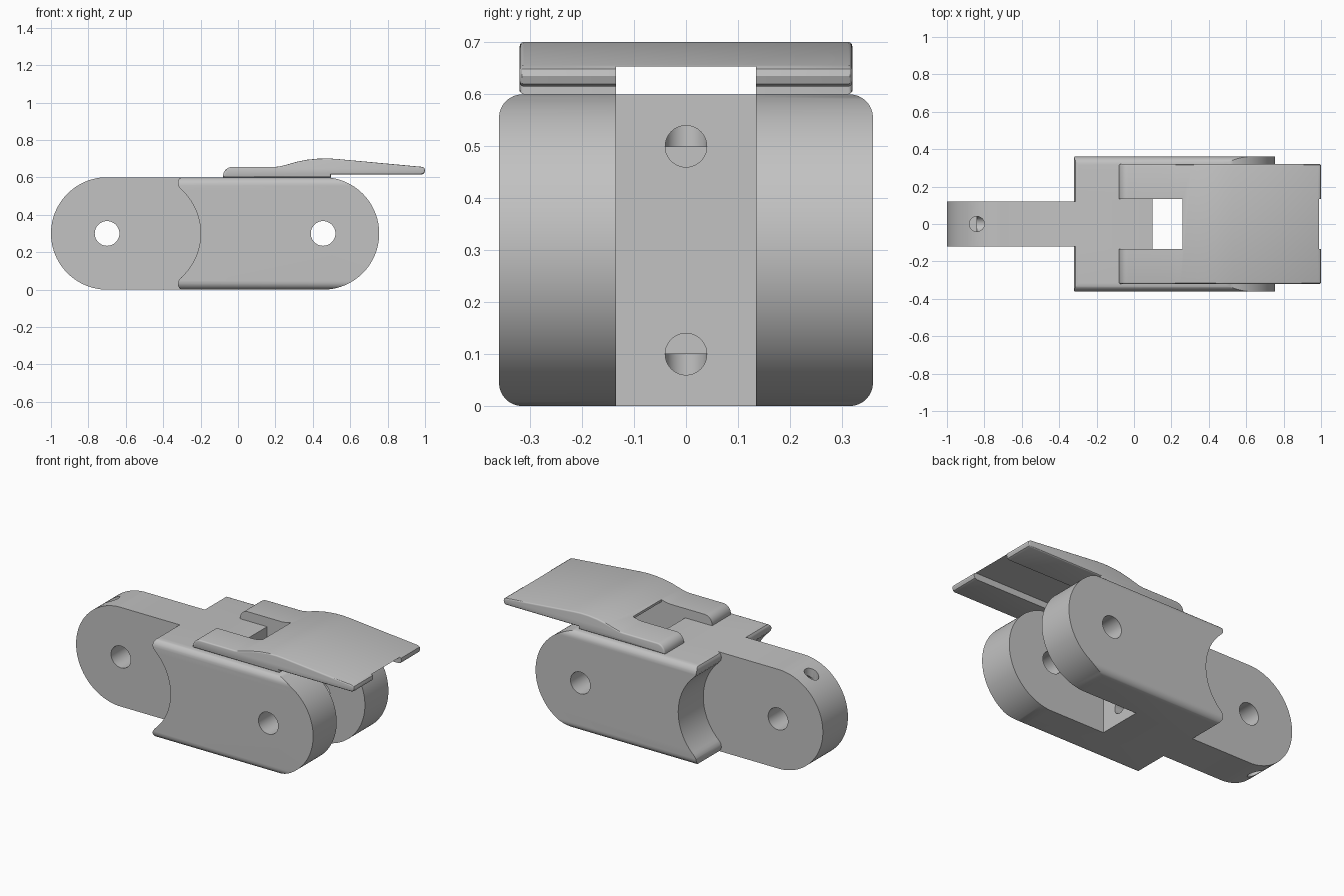
import bpy, bmesh
from math import sin, cos, pi, radians

if "Cube" in bpy.data.objects:
    bpy.data.objects.remove(bpy.data.objects["Cube"], do_unlink=True)

grey = bpy.data.materials.new("light_grey")
grey.use_nodes = True
COLOUR = (0.54, 0.54, 0.54, 1)
grey.diffuse_color = COLOUR
grey.node_tree.nodes["Principled BSDF"].inputs["Base Color"].default_value = COLOUR


def arc(cx, cz, r, start, end, n):
    """Points on a circular arc, angles in degrees."""
    angles = [radians(start + (end - start) * i / n) for i in range(n + 1)]
    return [(cx + r * cos(a), cz + r * sin(a)) for a in angles]


def prism(name, points, lo, hi, axis="y", bevel=0):
    """Extrude an outline between lo and hi along the given axis."""
    place = {"x": lambda a, b, d: (d, a, b),
             "y": lambda a, b, d: (a, d, b),
             "z": lambda a, b, d: (a, b, d)}[axis]
    bm = bmesh.new()
    near = [bm.verts.new(place(a, b, lo)) for a, b in points]
    far = [bm.verts.new(place(a, b, hi)) for a, b in points]
    caps = [bm.faces.new(near), bm.faces.new(far)]
    n = len(points)
    for i in range(n):
        j = (i + 1) % n
        bm.faces.new((near[i], near[j], far[j], far[i]))
    bmesh.ops.recalc_face_normals(bm, faces=bm.faces)
    if bevel:
        rim = list({e for f in caps for e in f.edges})
        bmesh.ops.bevel(bm, geom=rim, offset=bevel, segments=3, profile=0.5,
                        affect="EDGES", clamp_overlap=False)
    mesh = bpy.data.meshes.new(name)
    bm.to_mesh(mesh)
    bm.free()
    mesh.materials.append(grey)
    ob = bpy.data.objects.new(name, mesh)
    bpy.context.collection.objects.link(ob)
    return ob


def box(name, x0, x1, y0, y1, z0, z1):
    return prism(name, [(x0, z0), (x1, z0), (x1, z1), (x0, z1)], y0, y1)


def rod(name, a, b, r, lo, hi, axis):
    return prism(name, arc(a, b, r, 0, 360, 40)[:-1], lo, hi, axis)


def combine(ob, tool, operation="DIFFERENCE"):
    """Apply a boolean with a temporary tool shape."""
    tool.hide_render = True
    mod = ob.modifiers.new("cut", "BOOLEAN")
    mod.operation, mod.object, mod.solver = operation, tool, "EXACT"
    bpy.context.view_layer.objects.active = ob
    bpy.ops.object.modifier_apply(modifier=mod.name)
    bpy.data.objects.remove(tool, do_unlink=True)


def smooth(ob):
    bpy.ops.object.select_all(action="DESELECT")
    ob.select_set(True)
    bpy.context.view_layer.objects.active = ob
    bpy.ops.object.shade_smooth_by_angle(angle=radians(30))


# Link body: a bar with rounded long edges, trimmed to round ends
W, H, R = 0.36, 0.6, 0.045
section = (arc(W - R, R, R, -90, 0, 8) + arc(W - R, H - R, R, 0, 90, 8)
           + arc(R - W, H - R, R, 90, 180, 8) + arc(R - W, R, R, 180, 270, 8))
body = prism("link_body", section, -1.2, 1.2, "x")
END = 0.3005
outline = arc(0.4545, 0.3, END, -90, 90, 48) + arc(-0.6995, 0.3, END, 90, 270, 48)
combine(body, prism("end_trim", outline, -0.5, 0.5), "INTERSECT")

# Scooped shoulders on both sides of the tongue
tip = [(-0.30, 0.7), (-0.30, 0.6), (-0.312, 0.595), (-0.319, 0.584),
       (-0.321, 0.57), (-0.318, 0.553)]
scoop = arc(-0.517, 0.3, 0.317, 48, -48, 32)
mirrored_tip = [(x, H - z) for x, z in reversed(tip)]
shoulder = [(-1.2, 0.7)] + tip + scoop + mirrored_tip + [(-1.2, -0.1)]
for side in (-1, 1):
    combine(body, prism("shoulder_cutter", shoulder, *sorted((side * 0.12, side * 0.5))))

# Fork slot, pin holes and the two cranked channels
combine(body, box("slot_cutter", 0.1, 1, -0.135, 0.135, -0.1, 0.7))
for x in (-0.7, 0.455):
    combine(body, rod("pin_cutter", x, 0.3, 0.066, -0.5, 0.5, "y"))
for z, lo, hi in ((0.5, 0.5, 0.7), (0.1, -0.1, 0.1)):
    combine(body, rod("channel_cutter", 0, z, 0.04, -0.84, 0.2, "x"))
    combine(body, rod("port_cutter", -0.84, 0, 0.0402, lo, hi, "z"))
smooth(body)

# Lever: a curved plate with softened side edges
side_profile = [(0.497, 0.6), (0.497, 0.615), (0.982, 0.615), (0.994, 0.62),
                (1.0, 0.635), (0.997, 0.649), (0.985, 0.656), (0.53, 0.698),
                (0.48, 0.701), (0.43, 0.7), (0.37, 0.694), (0.31, 0.682),
                (0.25, 0.665), (0.225, 0.659), (0.2, 0.656)]
side_profile += arc(-0.03, 0.606, 0.05, 90, 180, 8) + [(-0.08, 0.6)]
lever = prism("lever", side_profile, -0.32, 0.32, bevel=0.008)
# Open fork at the hinge end and a groove along the underside
combine(lever, box("fork_cutter", -0.2, 0.26, -0.135, 0.135, 0.5, 0.8))
combine(lever, box("groove_cutter", 0.2, 1.2, -0.135, 0.135, 0.5, 0.6535))
smooth(lever)
